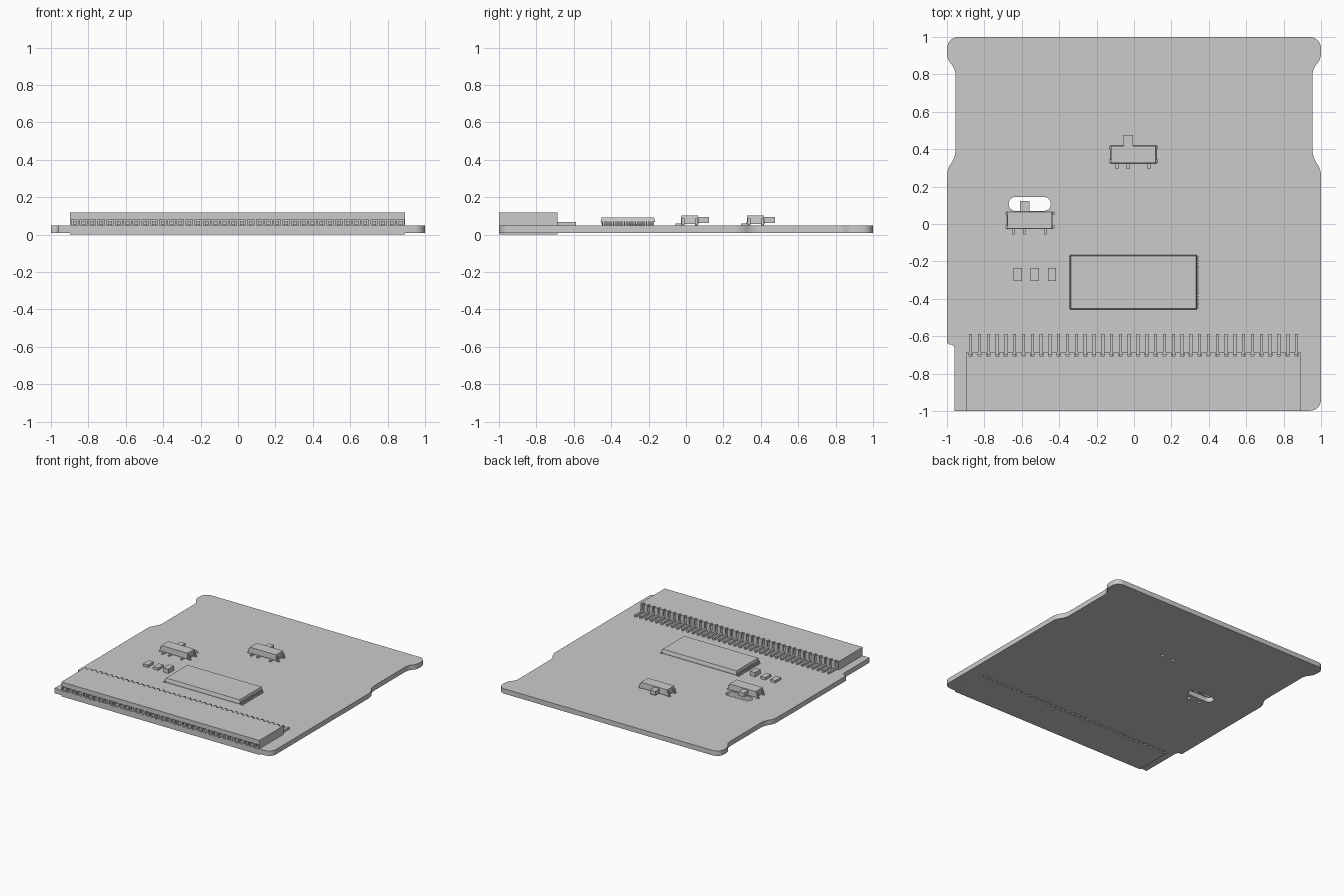
import bpy, bmesh, math
from mathutils import Vector
from mathutils.geometry import interpolate_bezier

if "Cube" in bpy.data.objects:
    bpy.data.objects.remove(bpy.data.objects["Cube"], do_unlink=True)

grey = bpy.data.materials.new("plain grey")
grey.use_nodes = True
grey.diffuse_color = (0.6, 0.6, 0.6, 1)
grey.node_tree.nodes["Principled BSDF"].inputs["Base Color"].default_value = (0.6, 0.6, 0.6, 1)


def part(name, boxes):
    """One object made of boxes (x0, x1, y0, y1, z0, z1[, top inset])."""
    bm = bmesh.new()
    for x0, x1, y0, y1, z0, z1, *inset in boxes:
        t = inset[0] if inset else 0
        low = [bm.verts.new(p) for p in ((x0, y0, z0), (x1, y0, z0), (x1, y1, z0), (x0, y1, z0))]
        top = [bm.verts.new(p) for p in ((x0 + t, y0 + t, z1), (x1 - t, y0 + t, z1),
                                         (x1 - t, y1 - t, z1), (x0 + t, y1 - t, z1))]
        bm.faces.new(low[::-1])
        bm.faces.new(top)
        for i in range(4):
            j = (i + 1) % 4
            bm.faces.new((low[i], low[j], top[j], top[i]))
    mesh = bpy.data.meshes.new(name)
    bm.to_mesh(mesh)
    bm.free()
    mesh.materials.append(grey)
    ob = bpy.data.objects.new(name, mesh)
    bpy.context.collection.objects.link(ob)
    return ob


def rounded(corners, steps=8):
    """Outline with each corner (x, y, radius) rounded."""
    out = []
    for i, (x, y, r) in enumerate(corners):
        c = Vector((x, y, 0))
        if r == 0:
            out.append(c)
            continue
        a = Vector((*corners[i - 1][:2], 0)) - c
        b = Vector((*corners[(i + 1) % len(corners)][:2], 0)) - c
        p, q = c + a.normalized() * r, c + b.normalized() * r
        out += interpolate_bezier(p, p.lerp(c, 0.55), q.lerp(c, 0.55), q, steps)
    return out


def circle(x, y, r, n=16):
    return [Vector((x + r * math.cos(math.tau * i / n), y + r * math.sin(math.tau * i / n), 0))
            for i in range(n)]


SWITCHES = [(-0.003, 0.372), (-0.557, 0.02)]

# Circuit board: eared outline, slider slot and locating holes
side = [(1, 1, 0.06), (1, 0.88, 0.03), (0.955, 0.83, 0.03), (0.955, 0.355, 0.035), (1, 0.295, 0.035)]
outline = [(-x, y, r) for x, y, r in side]
outline += [(-1, -0.643, 0.012), (-0.96, -0.643, 0.025), (-0.96, -0.999, 0), (1, -0.999, 0.06)]
outline += side[::-1]
loops = [rounded(outline)]
loops.append(rounded([(-0.67, 0.07, 0.037), (-0.445, 0.07, 0.037),
                      (-0.445, 0.145, 0.037), (-0.67, 0.145, 0.037)]))
loops += [circle(sx + d, sy + 0.01, 0.013) for sx, sy in SWITCHES for d in (-0.05, 0.05)]

curve = bpy.data.curves.new("circuit_board", "CURVE")
curve.dimensions = "2D"
curve.fill_mode = "BOTH"
curve.extrude = 0.02
for pts in loops:
    spline = curve.splines.new("POLY")
    spline.points.add(len(pts) - 1)
    for sp, p in zip(spline.points, pts):
        sp.co = (p.x, p.y, 0, 1)
    spline.use_cyclic_u = True
curve.materials.append(grey)
board = bpy.data.objects.new("circuit_board", curve)
board.location.z = 0.029
bpy.context.collection.objects.link(board)
bpy.context.view_layer.objects.active = board
board.select_set(True)
bpy.ops.object.convert(target="MESH")
bpy.ops.object.shade_smooth_by_angle(angle=math.radians(30))

# Edge connector: solid core, front sockets and rear pin slots
N, PITCH, X0, X1 = 38, 0.0471, -0.897, 0.893
xs = [(X0 + X1) / 2 + (i - (N - 1) / 2) * PITCH for i in range(N)]


def dividers(half, y0, y1, z0, z1):
    edges = [X0] + [e for x in xs for e in (x - half, x + half)] + [X1]
    return [(a, b, y0, y1, z0, z1) for a, b in zip(edges[::2], edges[1::2])]


body = [(X0, X1, -0.96, -0.705, 0, 0.118),
        (X0, X1, -1, -0.96, 0, 0.043), (X0, X1, -1, -0.96, 0.081, 0.118)]
body += dividers(0.018, -1, -0.96, 0.043, 0.081)
body += dividers(0.009, -0.705, -0.688, 0, 0.118)
part("connector_body", body)
part("connector_contacts", [(x - 0.010, x + 0.010, -0.99, -0.95, 0.052, 0.072) for x in xs])
part("connector_pins", [b for x in xs for b in (
    (x - 0.008, x + 0.008, -0.70, -0.588, 0.048, 0.066),
    (x - 0.008, x + 0.008, -0.71, -0.697, 0.05, 0.10))])

# Memory chip: tapered package with rows of bent leads on both ends
part("chip_package", [(-0.342, 0.337, -0.457, -0.165, 0.068, 0.090, 0.006),
                      (-0.336, 0.331, -0.451, -0.171, 0.054, 0.068)])
leads = []
for i in range(24):
    y = -0.311 + (i - 11.5) * 0.0118
    for s in (-1, 1):
        for a, b, z0, z1 in ((0.325, 0.345, 0.066, 0.072), (0.340, 0.346, 0.05, 0.072),
                             (0.340, 0.354, 0.048, 0.055)):
            x0, x1 = sorted((s * a - 0.002, s * b - 0.002))
            leads.append((x0, x1, y - 0.0035, y + 0.0035, z0, z1))
part("chip_leads", leads)

# Slide switches
for n, (x, y) in enumerate(SWITCHES, 1):
    part(f"switch_{n}_body", [(x - 0.122, x + 0.122, y - 0.048, y + 0.048, 0.056, 0.102, 0.003)])
    part(f"switch_{n}_slider", [(x - 0.052, x - 0.003, y + 0.04, y + 0.103, 0.061, 0.094)])
    metal = [(x + d - 0.007, x + d + 0.007, y - 0.077, y - 0.03, 0.048, 0.059)
             for d in (-0.088, -0.029, 0.083)]
    for s in (-1, 1):
        for d in (-0.036, 0.036):
            for a, b, z0, z1 in ((0.118, 0.131, 0.048, 0.085), (0.118, 0.142, 0.048, 0.056)):
                xa, xb = sorted((x + s * a, x + s * b))
                metal.append((xa, xb, y + d - 0.008, y + d + 0.008, z0, z1))
    part(f"switch_{n}_terminals", metal)

# Small chip components
for n, (x, top) in enumerate(((-0.622, 0.069), (-0.531, 0.069), (-0.438, 0.085)), 1):
    part(f"small_component_{n}", [(x - 0.022, x + 0.022, -0.305, -0.234, 0.048, top)])
